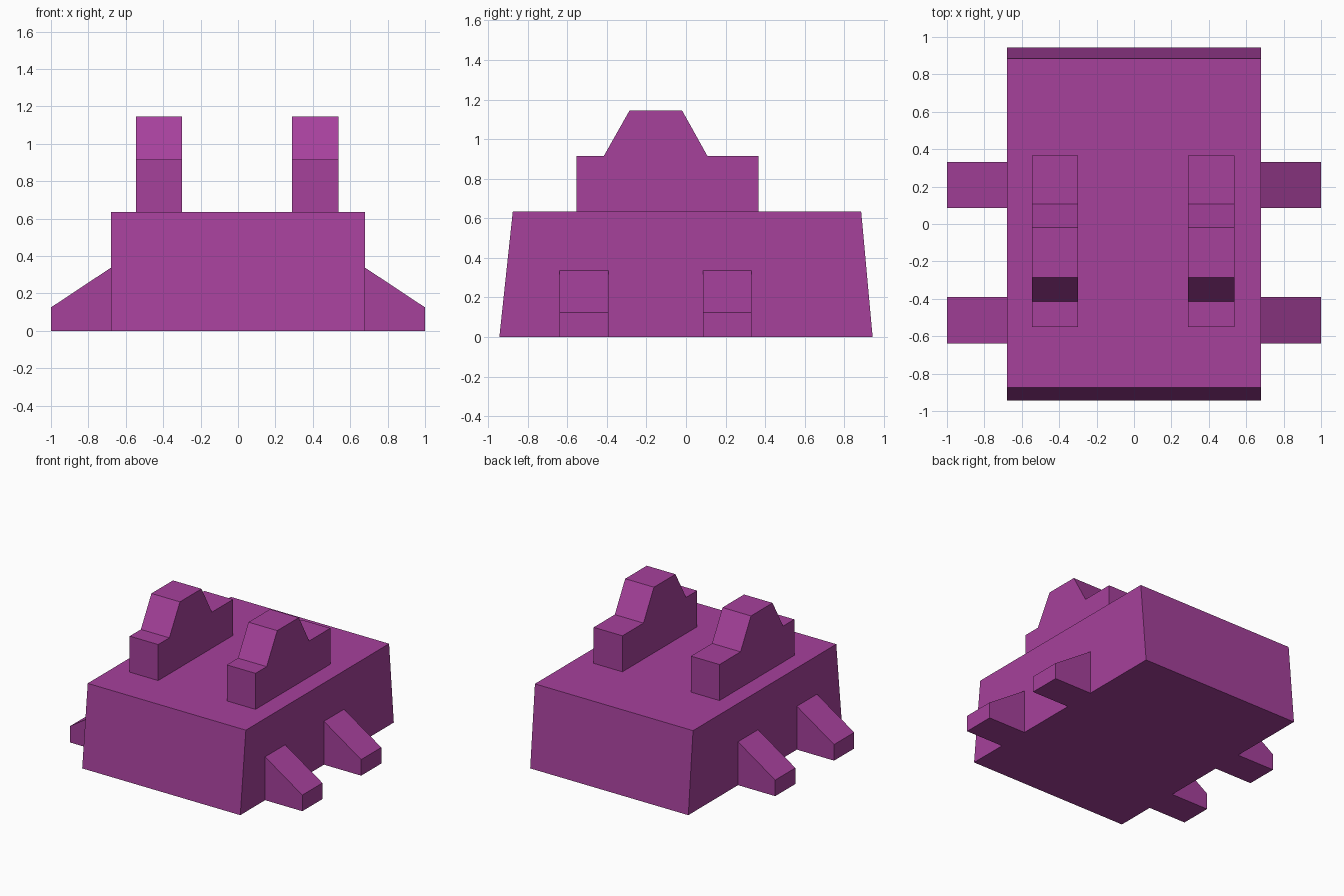
import bpy
import bmesh

if "Cube" in bpy.data.objects:
    bpy.data.objects.remove(bpy.data.objects["Cube"])

purple = bpy.data.materials.new("purple")
purple.diffuse_color = (0.38, 0.052, 0.33, 1.0)
purple.use_nodes = True
purple.node_tree.nodes["Principled BSDF"].inputs["Base Color"].default_value = purple.diffuse_color


def extrude_profile(name, profile, start, end):
    """Prism: closed profile points in 3D (given by a function of depth)."""
    bm = bmesh.new()
    a = [bm.verts.new(p) for p in map(lambda q: q(start), profile)]
    b = [bm.verts.new(p) for p in map(lambda q: q(end), profile)]
    bm.faces.new(a)
    bm.faces.new(b)
    for i in range(len(a)):
        j = (i + 1) % len(a)
        bm.faces.new((a[i], a[j], b[j], b[i]))
    bmesh.ops.recalc_face_normals(bm, faces=bm.faces)
    mesh = bpy.data.meshes.new(name)
    bm.to_mesh(mesh)
    bm.free()
    mesh.materials.append(purple)
    obj = bpy.data.objects.new(name, mesh)
    bpy.context.collection.objects.link(obj)


def along_x(points):
    return [lambda d, y=y, z=z: (d, y, z) for y, z in points]


def along_y(points):
    return [lambda d, x=x, z=z: (x, d, z) for x, z in points]


# Main body with sloping ends
W, TOP = 0.68, 0.635
extrude_profile("body", along_x([(-0.943, 0), (0.943, 0), (0.885, TOP), (-0.875, TOP)]), -W, W)

# Two stepped ridges on top
ridge = [(-0.552, TOP), (-0.552, 0.915), (-0.415, 0.915), (-0.285, 1.145),
         (-0.02, 1.145), (0.108, 0.915), (0.367, 0.915), (0.367, TOP)]
for side, x0, x1 in (("left", -0.545, -0.3), ("right", 0.29, 0.537)):
    extrude_profile("ridge_" + side, along_x(ridge), x0, x1)

# Four wedge feet on the sides
for side, s in (("left", -1), ("right", 1)):
    foot = [(s * W, 0), (s, 0), (s, 0.125), (s * W, 0.337)]
    for place, y0 in (("front", -0.638), ("back", 0.085)):
        extrude_profile(f"foot_{place}_{side}", along_y(foot), y0, y0 + 0.247)
